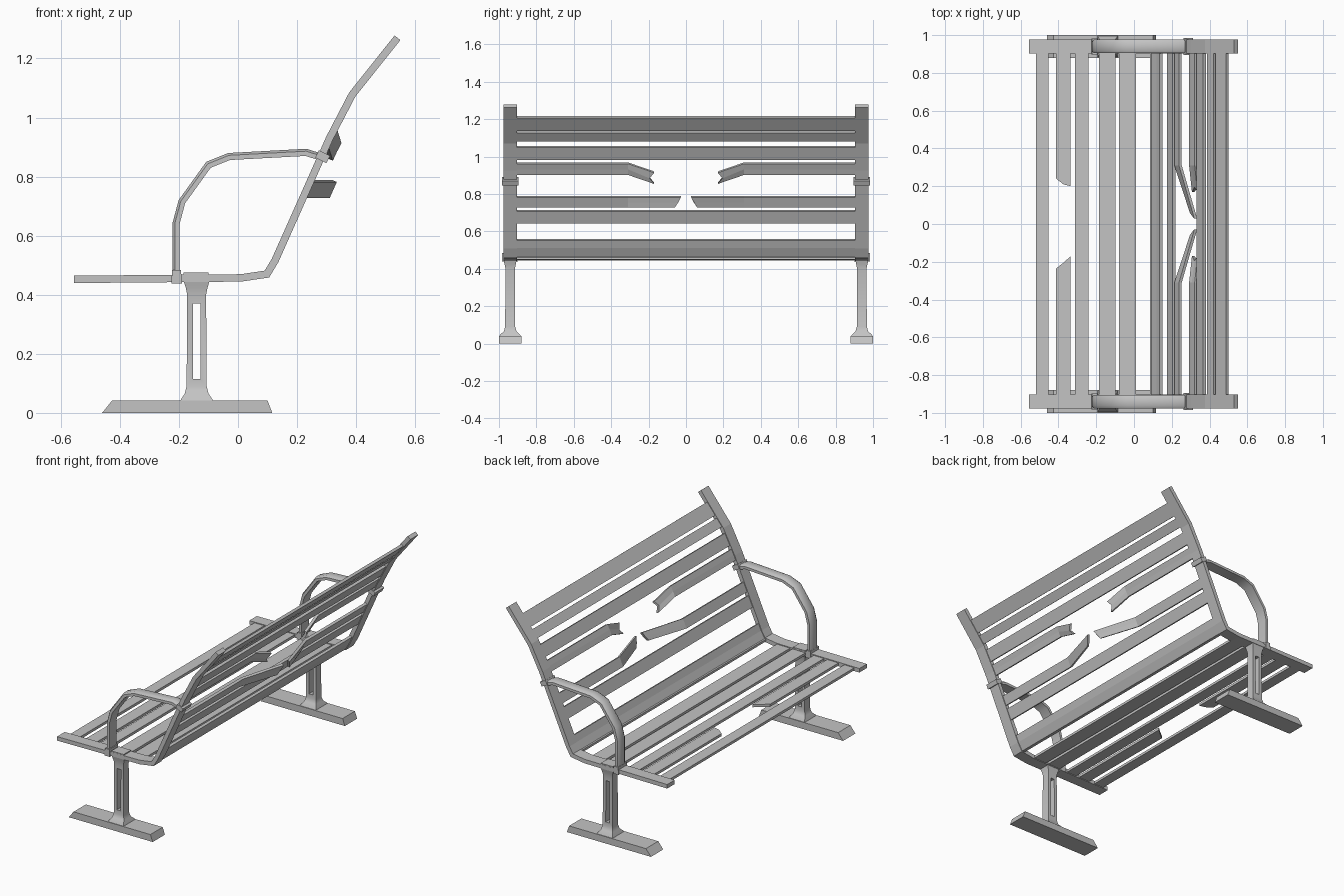
import bpy, bmesh
from mathutils import Vector

if "Cube" in bpy.data.objects:
    bpy.data.objects.remove(bpy.data.objects["Cube"])

# Painted metal
metal = bpy.data.materials.new("grey_metal")
metal.use_nodes = True
metal.diffuse_color = (0.55, 0.55, 0.55, 1)
metal.node_tree.nodes["Principled BSDF"].inputs["Base Color"].default_value = (0.55, 0.55, 0.55, 1)

END_Y = 0.94
SEAT = [(-0.555, 0.452), (0.01, 0.457), (0.098, 0.47)]
BACK = [(0.125, 0.515), (0.31, 0.93), (0.387, 1.078), (0.54, 1.27)]


def loft(name, rings, smooth=False):
    """Skin a list of equally long point rings and cap both ends."""
    bm = bmesh.new()
    loops = [[bm.verts.new(p) for p in ring] for ring in rings]
    n = len(loops[0])
    for a, b in zip(loops, loops[1:]):
        for i in range(n):
            j = (i + 1) % n
            bm.faces.new((a[i], a[j], b[j], b[i]))
    bm.faces.new(loops[0][::-1])
    bm.faces.new(loops[-1])
    bmesh.ops.recalc_face_normals(bm, faces=bm.faces)
    mesh = bpy.data.meshes.new(name)
    bm.to_mesh(mesh)
    bm.free()
    obj = bpy.data.objects.new(name, mesh)
    bpy.context.collection.objects.link(obj)
    mesh.materials.append(metal)
    if smooth:
        bpy.ops.object.select_all(action='DESELECT')
        obj.select_set(True)
        bpy.context.view_layer.objects.active = obj
        bpy.ops.object.shade_smooth_by_angle(angle=0.6)
    return obj


def normals(path):
    """Mitred unit offsets along an x-z path."""
    pts = [Vector(p) for p in path]
    out = []
    for i in range(len(pts)):
        dirs = [(b - a).normalized() for a, b in zip(pts[max(i - 1, 0):i + 2], pts[max(i - 1, 0) + 1:i + 2])]
        d = sum(dirs, Vector((0, 0))).normalized()
        out.append(Vector((-d.y, d.x)) / d.dot(dirs[0]))
    return pts, out


def strip(name, path, stations, thick, smooth=False):
    """Thickened x-z path carried along stations of (ys per path point, dx, dz)."""
    pts, nrm = normals(path)
    rings = []
    for ys, dx, dz in stations:
        if not isinstance(ys, tuple):
            ys = (ys,) * len(pts)
        sides = [[Vector((p.x + k * m.x + dx, y, p.y + k * m.y + dz)) for p, m, y in zip(pts, nrm, ys)]
                 for k in (thick / 2, -thick / 2)]
        rings.append(sides[0] + sides[1][::-1])
    return loft(name, rings, smooth)


def box_ring(cx, cy, z, hx, hy):
    return [(cx + a * hx, cy + b * hy, z) for a, b in ((-1, -1), (1, -1), (1, 1), (-1, 1))]


def back_at(z):
    for (x0, z0), (x1, z1) in zip(BACK, BACK[1:]):
        if z <= z1:
            break
    return (x0 + (x1 - x0) * (z - z0) / (z1 - z0), z)


def back_path(z0, z1):
    return [back_at(z0), back_at((z0 + z1) / 2), back_at(z1)]


def seat_path(x0, x1):
    return [(x, 0.4565 + x * 0.009) for x in (x0, (x0 + x1) / 2, x1)]


# Whole slats of the seat and back
SLAT = 0.016
full = [(-0.91, 0, 0), (0.91, 0, 0)]
for i, (x0, x1) in enumerate([(-0.52, -0.452), (-0.312, -0.242), (-0.185, -0.097), (-0.08, 0.01)]):
    strip(f"seat_slat_{i + 1}", seat_path(x0, x1), full, SLAT)
for i, (z0, z1) in enumerate([(0.645, 0.71), (0.985, 1.052), (1.085, 1.13), (1.143, 1.212)]):
    strip(f"back_slat_{i + 1}", back_path(z0, z1), full, SLAT)
strip("corner_slat", [(0.085, 0.468), SEAT[-1], BACK[0], back_at(0.555)], full, SLAT)

# Snapped slats and end frames, one set per side
for s, side in ((1, "left"), (-1, "right")):
    y = s * END_Y
    snapped = (0.24, 0.21, 0.20) if s > 0 else (-0.235, -0.205, -0.17)
    strip(f"snapped_seat_slat_{side}", seat_path(-0.412, -0.335), [(s * 0.91, 0, 0), (snapped, 0, 0)], SLAT)
    strip(f"snapped_upper_slat_{side}", back_path(0.905, 0.965),
          [(s * 0.91, 0, 0), (s * 0.31, 0, 0), ((s * 0.17, s * 0.195, s * 0.17), 0.015, -0.048)], SLAT)
    strip(f"snapped_lower_slat_{side}", back_path(0.73, 0.785),
          [(s * 0.91, 0, 0), (s * 0.31, 0, 0), ((s * 0.06, s * 0.042, s * 0.028), 0.082, 0)], SLAT)

    # Continuous seat and back rail
    strip(f"end_rail_{side}", SEAT + BACK, [(y - 0.037, 0, 0), (y + 0.037, 0, 0)], 0.025)

    # Curved armrest with softened edges
    arm = [(-0.21, 0.45), (-0.21, 0.64), (-0.19, 0.715), (-0.10, 0.84), (-0.03, 0.868),
           (0.23, 0.882), (0.30, 0.86)]
    pts, nrm = normals(arm)
    section = [(-0.036, -0.012), (0.036, -0.012), (0.036, 0.004), (0.022, 0.012), (-0.022, 0.012), (-0.036, 0.004)]
    loft(f"armrest_{side}", [[(p.x + m.x * k, y + w, p.y + m.y * k) for w, k in section]
                             for p, m in zip(pts, nrm)], True)

    # Armrest clamps
    loft(f"seat_clamp_{side}", [box_ring(-0.208, y, 0.438, 0.018, 0.043), box_ring(-0.208, y, 0.484, 0.015, 0.043)])
    strip(f"back_clamp_{side}", [(0.268, 0.877), (0.306, 0.858)], [(y - 0.044, 0, 0), (y + 0.044, 0, 0)], 0.028)

    # Flared leg with a long slot
    leg = loft(f"leg_{side}", [box_ring(-0.14, y, z, hx, hy) for z, hx, hy in
                               ((0.035, 0.057, 0.058), (0.046, 0.053, 0.055), (0.066, 0.04, 0.034),
                                (0.09, 0.034, 0.027), (0.40, 0.032, 0.025), (0.425, 0.037, 0.03),
                                (0.45, 0.045, 0.036))], True)
    cutter = loft("slot_cutter", [box_ring(-0.14, y, z, 0.013, 0.1) for z in (0.115, 0.37)])
    cutter.hide_render = True
    cut = leg.modifiers.new("slot", 'BOOLEAN')
    cut.object = cutter
    cut.solver = 'EXACT'
    bpy.ops.object.select_all(action='DESELECT')
    leg.select_set(True)
    bpy.context.view_layer.objects.active = leg
    bpy.ops.object.modifier_move_to_index(modifier=cut.name, index=0)
    bpy.ops.object.modifier_apply(modifier=cut.name)
    bpy.data.objects.remove(cutter)

    # Mounting plate and foot
    loft(f"leg_plate_{side}", [box_ring(-0.142, y, z, 0.042, 0.036) for z in (0.445, 0.475)])
    loft(f"foot_{side}", [box_ring(-0.172, y, 0, 0.288, 0.06), box_ring(-0.163, y, 0.042, 0.263, 0.06)])
